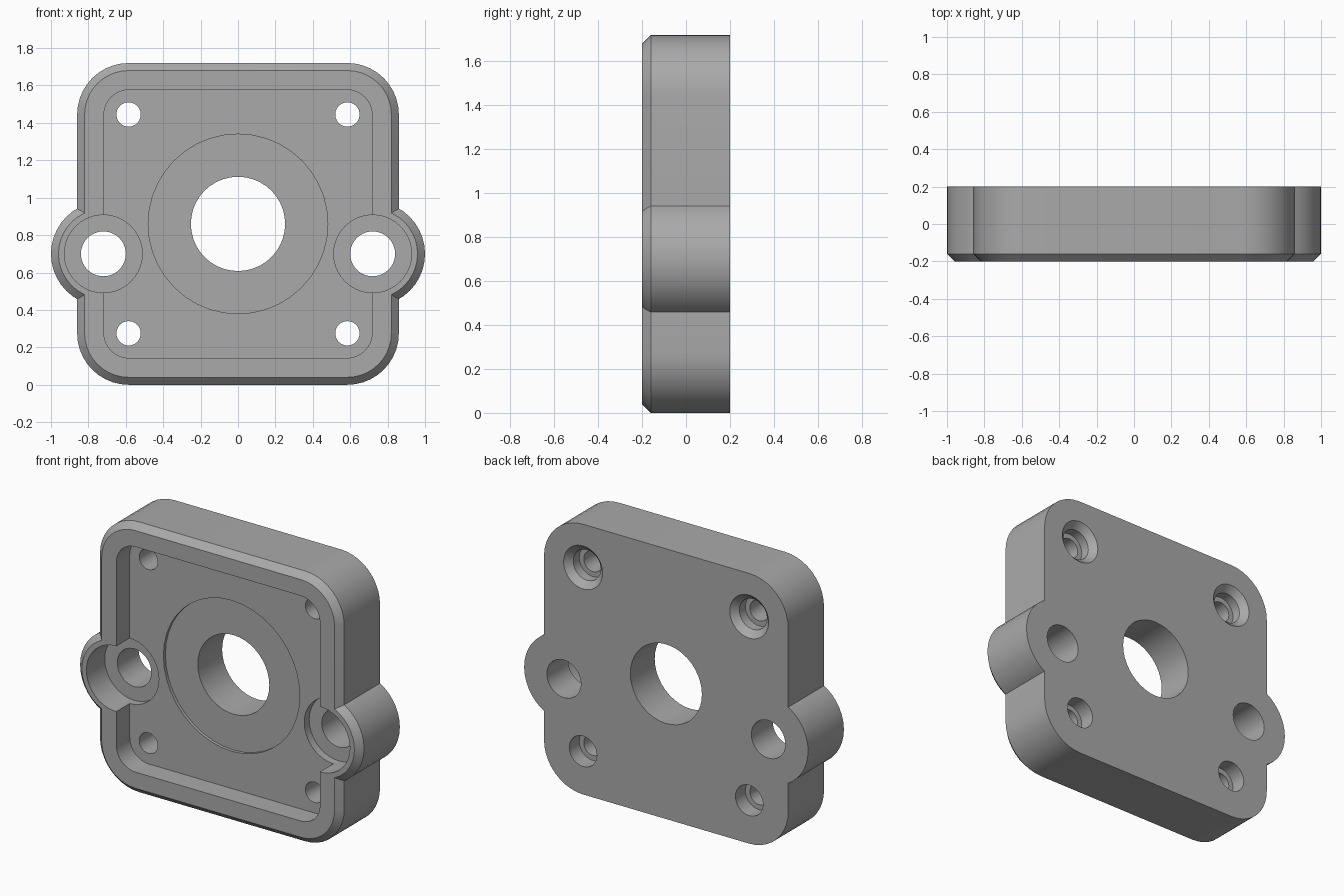
import bpy
import bmesh
from math import cos, sin, tau, pi, radians

cube = bpy.data.objects.get("Cube")
if cube:
    bpy.data.objects.remove(cube, do_unlink=True)

MID = 0.86            # height of the plate centre
FRONT, BACK = -0.2, 0.2
CHAMFER = 0.04
FLOOR = -0.065        # pocket floor
SEGMENTS = 40

grey = bpy.data.materials.new("machined_grey")
grey.use_nodes = True
colour = (0.4, 0.4, 0.4, 1)
grey.diffuse_color = colour
grey.node_tree.nodes["Principled BSDF"].inputs["Base Color"].default_value = colour


def circle(x, z, radius):
    return [(x + radius * cos(tau * i / SEGMENTS), z + radius * sin(tau * i / SEGMENTS))
            for i in range(SEGMENTS)]


def rounded_square(half, radius, steps=10):
    points = []
    inner = half - radius
    for k, (sx, sz) in enumerate(((1, 1), (-1, 1), (-1, -1), (1, -1))):
        for i in range(steps + 1):
            a = (k + i / steps) * pi / 2
            points.append((sx * inner + radius * cos(a), MID + sz * inner + radius * sin(a)))
    return points


def loft(name, sections):
    """Closed solid through matching outlines placed along y."""
    bm = bmesh.new()
    rings = [[bm.verts.new((x, y, z)) for x, z in outline] for y, outline in sections]
    for a, b in zip(rings, rings[1:]):
        for i in range(len(a)):
            j = (i + 1) % len(a)
            bm.faces.new((a[i], a[j], b[j], b[i]))
    bm.faces.new(rings[0])
    bm.faces.new(rings[-1])
    bmesh.ops.recalc_face_normals(bm, faces=bm.faces)
    mesh = bpy.data.meshes.new(name)
    bm.to_mesh(mesh)
    bm.free()
    mesh.materials.append(grey)
    obj = bpy.data.objects.new(name, mesh)
    bpy.context.collection.objects.link(obj)
    return obj


def combine(target, tool, operation):
    mod = target.modifiers.new(tool.name, "BOOLEAN")
    mod.operation, mod.solver, mod.object = operation, "EXACT", tool
    bpy.context.view_layer.objects.active = target
    bpy.ops.object.modifier_apply(modifier=mod.name)
    bpy.data.objects.remove(tool, do_unlink=True)


def bore(x, z, *steps):
    """Cut a round hole from (y, radius) steps."""
    combine(plate, loft("bore", [(y, circle(x, z, r)) for y, r in steps]), "DIFFERENCE")


# Plate with chamfered front edge
plate = loft("mounting_plate", [
    (FRONT, rounded_square(0.86 - CHAMFER, 0.275 - CHAMFER)),
    (FRONT + CHAMFER, rounded_square(0.86, 0.275)),
    (BACK, rounded_square(0.86, 0.275))])

# Round side ears
EAR_X, EAR_Z, EAR_R = 0.72, 0.70, 0.28
for side in (-1, 1):
    x = side * EAR_X
    ear = loft("ear", [(FRONT, circle(x, EAR_Z, EAR_R - CHAMFER)),
                       (FRONT + CHAMFER, circle(x, EAR_Z, EAR_R)),
                       (BACK, circle(x, EAR_Z, EAR_R))])
    combine(plate, ear, "UNION")

# Front pocket
pocket = rounded_square(0.717, 0.135)
combine(plate, loft("pocket", [(-0.4, pocket), (FLOOR, pocket)]), "DIFFERENCE")

# Shallow round recess and centre bore
bore(0, MID, (-0.4, 0.48), (FLOOR + 0.02, 0.48))
bore(0, MID, (-0.4, 0.252), (0.4, 0.252))

for side in (-1, 1):
    # Ear counterbores and through holes
    bore(side * EAR_X, EAR_Z, (-0.4, 0.208), (-0.015, 0.208))
    bore(side * EAR_X, EAR_Z, (-0.4, 0.12), (0.4, 0.12))
    # Corner screw holes, counterbored from the back; upper pair also countersunk
    for level in (-1, 1):
        x, z = side * 0.585, MID + level * 0.585
        bore(x, z, (-0.4, 0.065), (0.4, 0.065))
        bore(x, z, (0.1, 0.097), (0.4, 0.097))
        if level > 0:
            bore(x, z, (0.16, 0.097), (BACK, 0.137), (0.4, 0.137))

bpy.ops.object.select_all(action="DESELECT")
plate.select_set(True)
bpy.context.view_layer.objects.active = plate
bpy.ops.object.shade_smooth_by_angle(angle=radians(30))
